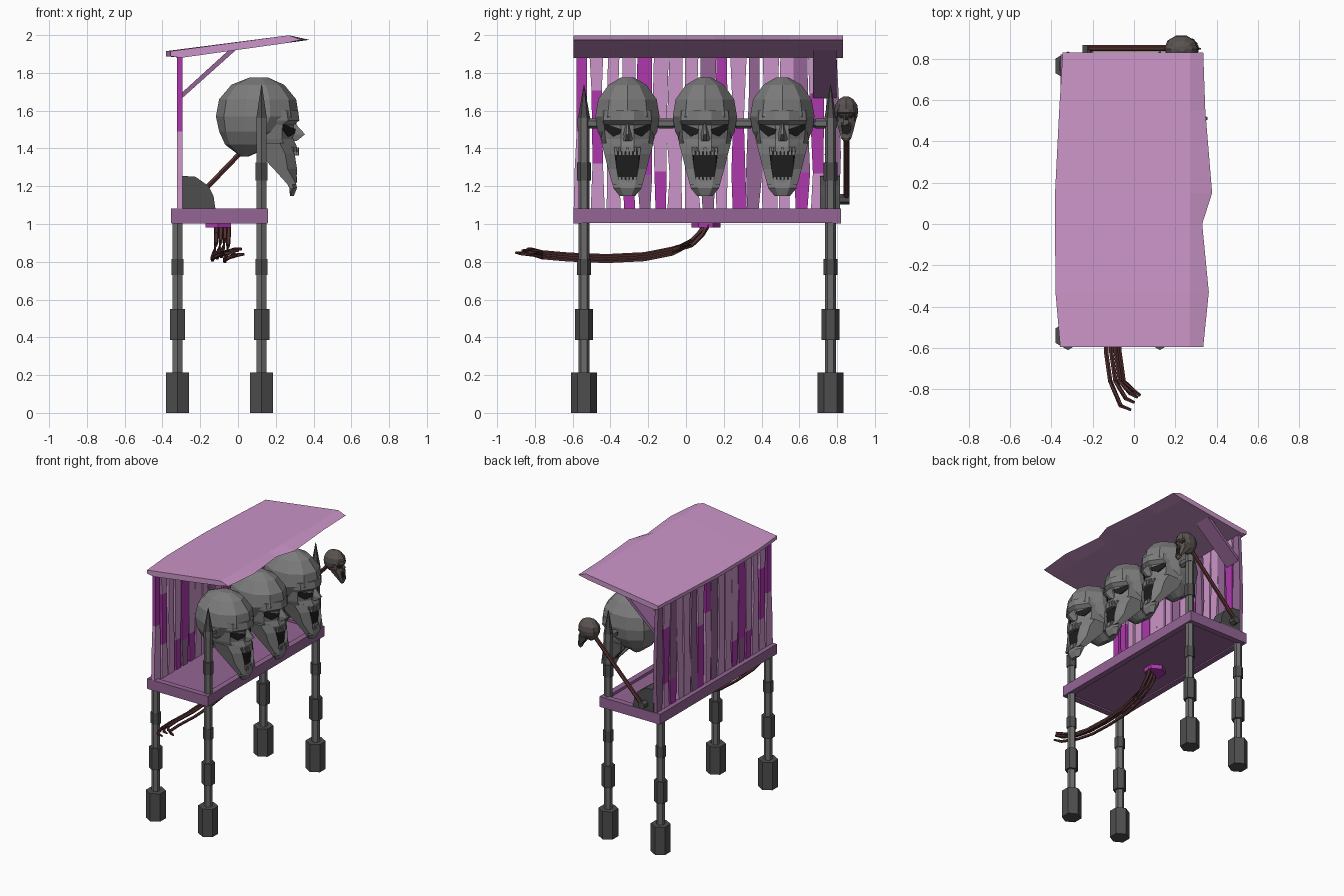
import bpy, bmesh, math, random
from mathutils import Matrix, Vector

if "Cube" in bpy.data.objects:
    bpy.data.objects.remove(bpy.data.objects["Cube"])

random.seed(7)
COLORS = {
    "pink": (0.60, 0.30, 0.58), "mauve": (0.30, 0.13, 0.30), "magenta": (0.42, 0.04, 0.42),
    "bone": (0.20, 0.20, 0.20), "iron": (0.15, 0.15, 0.15), "dark_iron": (0.075, 0.075, 0.075),
    "black": (0.012, 0.012, 0.012), "sinew": (0.09, 0.03, 0.03), "old_bone": (0.10, 0.085, 0.08),
}
MATS = {}
for key, c in COLORS.items():
    MATS[key] = bpy.data.materials.new(key)
    MATS[key].diffuse_color = (*c, 1)


def loft(name, rings, mat, M=Matrix()):
    """Skin a list of equal-length point rings and cap both ends."""
    bm = bmesh.new()
    vs = [[bm.verts.new(M @ Vector(p)) for p in r] for r in rings]
    n = len(vs[0])
    for a, b in zip(vs, vs[1:]):
        for i in range(n):
            j = (i + 1) % n
            bm.faces.new((a[i], a[j], b[j], b[i]))
    bm.faces.new(vs[0])
    bm.faces.new(vs[-1])
    bmesh.ops.recalc_face_normals(bm, faces=bm.faces)
    me = bpy.data.meshes.new(name)
    bm.to_mesh(me)
    bm.free()
    me.materials.append(MATS[mat])
    ob = bpy.data.objects.new(name, me)
    bpy.context.collection.objects.link(ob)
    return ob


def box(name, x, y, z, mat, M=Matrix()):
    loft(name, [[(x[0], y[0], h), (x[1], y[0], h), (x[1], y[1], h), (x[0], y[1], h)] for h in z], mat, M)


def tube(name, pts, radii, mat, n=6):
    """Faceted tube along a path, one radius per point."""
    pts = [Vector(p) for p in pts]
    rings = []
    for i, p in enumerate(pts):
        d = pts[min(i + 1, len(pts) - 1)] - pts[max(i - 1, 0)]
        u = Vector((0, 1, 0)) if abs(d.normalized().y) < 0.9 else Vector((0, 0, 1))
        s = d.cross(u).normalized()
        u = s.cross(d).normalized()
        rings.append([p + radii[i] * (u * math.cos(t * math.tau / n) + s * math.sin(t * math.tau / n))
                      for t in range(n)])
    loft(name, rings, mat)


def column(name, x, y, z0, z1, r0, mat, r1=None):
    tube(name, [(x, y, z0), (x, y, z1)], [r0, r0 if r1 is None else r1], mat)


# Legs, with the front pair carrying on as spiked posts
for xn, x in (("back", -0.32), ("front", 0.125)):
    for yn, y in (("left", -0.54), ("right", 0.765)):
        p = f"{xn}_{yn}_leg"
        column(p + "_foot", x, y, 0, 0.213, 0.07, "dark_iron")
        column(p + "_shaft", x, y, 0.2, 1.54 if x > 0 else 1.02, 0.03, "iron")
        column(p + "_knee", x, y, 0.385, 0.55, 0.047, "dark_iron")
        column(p + "_collar", x, y, 0.73, 0.815, 0.037, "dark_iron")
        if x > 0:
            column(p + "_upper_collar", x, y, 1.23, 1.325, 0.037, "dark_iron")
            column(p + "_cap", x, y, 1.51, 1.56, 0.034, "iron")
            column(p + "_spike", x, y, 1.55, 1.735, 0.034, "dark_iron", 0.002)

# Crossbar holding the skulls
tube("skull_bar", [(0.125, -0.54, 1.532), (0.125, 0.765, 1.532)], [0.02, 0.02], "dark_iron")
for y in (-0.5, -0.105, 0.305, 0.725):
    tube("bar_sleeve", [(0.125, y - 0.04, 1.532), (0.125, y + 0.04, 1.532)], [0.027, 0.027], "iron")

# Platform: rim boards around a sunken floor
box("floor", (-0.34, 0.145), (-0.58, 0.805), (1.015, 1.062), "mauve")
for x0 in (-0.355, 0.115):
    box("long_rim", (x0, x0 + 0.045), (-0.595, 0.82), (1.005, 1.083), "mauve")
for y0 in (-0.595, 0.775):
    box("end_rim", (-0.352, 0.157), (y0, y0 + 0.045), (1.003, 1.081), "mauve")

# Ragged back wall of split planks
N = 17
pitch = 1.41 / N
for i in range(N):
    yc = -0.593 + pitch * (i + 0.5)
    zs = [1.06, random.uniform(1.24, 1.38), random.uniform(1.45, 1.72), 1.895]
    rows = []
    for z in zs:
        w = pitch * random.uniform(0.32, 0.53)
        c = yc + random.uniform(-0.008, 0.008)
        a, b = max(c - w, -0.595), min(c + w, 0.82)
        rows.append([(-0.322, a, z), (-0.295, a, z), (-0.295, b, z), (-0.322, b, z)])
    base = random.choice(("pink", "pink", "mauve"))
    for k in range(3):
        tone = "magenta" if random.random() < 0.14 else base
        loft(f"plank_{i}_{k}", rows[k:k + 2], tone)

# Sloped roof with a wavy front edge
roof = [(-0.595, -0.357, 0.335), (-0.33, -0.38, 0.362), (0.0, -0.382, 0.33), (0.15, -0.382, 0.378),
        (0.55, -0.362, 0.345), (0.83, -0.345, 0.335)]
loft("roof", [[(xb, y, 1.888), (xb, y, 1.915), (0.27, y, 1.999), (xf, y, 1.975),
               (0.25, y, 1.957), (-0.3, y, 1.88)] for y, xb, xf in roof], "pink")
loft("roof_brace", [[(-0.297, y, 1.665), (-0.297, y, 1.695), (-0.055, y, 1.915), (-0.01, y, 1.922)]
                    for y in (0.672, 0.798)], "mauve")


def face_ring(z, xf, xb, hw):
    h = [(xf, 0.035), (xf - 0.06, 0.115 * hw / 0.14), (xb, hw)]
    return [(x, y, z) for x, y in h] + [(x, -y, z) for x, y in reversed(h)]


def skull(p, M, mat):
    """Screaming skull facing +x, modelled around y = 0."""
    cran = [(1.775, 0.06, 0.16, 0.035), (1.737, -0.035, 0.245, 0.10), (1.66, -0.1, 0.308, 0.155),
            (1.57, -0.117, 0.322, 0.17), (1.49, -0.1, 0.26, 0.158), (1.42, -0.068, 0.2, 0.12),
            (1.357, 0.015, 0.055, 0.05)]
    loft(p + "_cranium", [[((a + b) / 2 + (b - a) / 2 * math.cos(t * math.tau / 10),
                            w * math.sin(t * math.tau / 10) / 0.951, z) for t in range(10)]
                          for z, a, b, w in cran], mat, M)
    face = [(1.60, 0.318, 0.15, 0.15), (1.548, 0.325, 0.12, 0.155), (1.525, 0.295, 0.1, 0.15),
            (1.45, 0.292, 0.1, 0.142), (1.415, 0.31, 0.1, 0.13), (1.385, 0.315, 0.11, 0.12)]
    loft(p + "_face", [face_ring(*f) for f in face], mat, M)
    # Nose ridge and nostril
    loft(p + "_nose", [[(0.28, -w, z), (x, -w * 0.3, z), (x, w * 0.3, z), (0.28, w, z)]
                       for z, x, w in ((1.53, 0.305, 0.012), (1.475, 0.355, 0.024), (1.44, 0.312, 0.032))], mat, M)
    for s, side in ((1, "right"), (-1, "left")):
        eye = [(0.032, 1.502), (0.122, 1.532), (0.12, 1.5), (0.075, 1.462), (0.038, 1.478)]
        loft(f"{p}_{side}_eye", [[(0.294 + d - 0.75 * (y - 0.035), s * y, z) for y, z in eye]
                                 for d in (-0.02, 0.008)], "black", M)
        # Jaw branch: (z, back x, front x, inner y, outer y)
        jaw = [(1.43, 0.1, 0.27, 0.08, 0.138), (1.37, 0.115, 0.3, 0.066, 0.122),
               (1.29, 0.19, 0.313, 0.056, 0.102), (1.21, 0.262, 0.308, 0.042, 0.08)]
        loft(f"{p}_{side}_jaw", [[(a, s * i, z), (b, s * i, z), (b - 0.05 * (z > 1.25), s * o, z), (a, s * o, z)]
                                 for z, a, b, i, o in jaw], mat, M)
    # Chin, mouth cavity and teeth
    loft(p + "_chin", [[(a, -w, z), (b - 0.02, -w, z), (b, -w * 0.5, z), (b, w * 0.5, z), (b - 0.02, w, z), (a, w, z)]
                       for z, a, b, w in ((1.235, 0.25, 0.303, 0.085), (1.19, 0.272, 0.312, 0.075),
                                          (1.147, 0.278, 0.295, 0.04))], mat, M)
    loft(p + "_mouth", [[(a, -0.072, z), (b, -0.06, z), (b, 0.06, z), (a, 0.072, z)]
                        for z, a, b in ((1.4, 0.13, 0.285), (1.225, 0.255, 0.287))], "black", M)
    for k in range(-3, 4):
        y = k * 0.02
        x = 0.322 - 0.003 * k * k
        box(f"{p}_upper_tooth", (x - 0.03, x), (y - 0.008, y + 0.008), (1.362, 1.405), mat, M)
        if abs(k) < 3:
            box(f"{p}_lower_tooth", (x - 0.035, x - 0.01), (y - 0.008, y + 0.008), (1.22, 1.252), mat, M)


for i, y in enumerate((-0.31, 0.1, 0.51)):
    skull(f"skull_{i + 1}", Matrix.Translation((0, y, 0)), "bone")

# Lever with a small skull for a knob
S = 0.375
skull("lever_skull", Matrix.Translation((0.235 - 0.12 * S, 0.848, 1.557 - 1.46 * S)) @ Matrix.Scale(S, 4), "old_bone")
tube("lever_rod", [(-0.24, 0.85, 1.115), (0.19, 0.85, 1.56)], [0.015, 0.015], "sinew")
tube("lever_pivot", [(-0.225, 0.79, 1.13), (-0.225, 0.865, 1.13)], [0.028, 0.028], "dark_iron")
arc = [(-0.295, 1.07), (-0.295, 1.255), (-0.225, 1.25), (-0.155, 1.2), (-0.13, 1.15), (-0.118, 1.07)]
loft("lever_housing", [[(x, y, z) for x, z in arc] for y in (0.71, 0.815)], "dark_iron")

# Socket under the floor and its trailing tendons
tube("tendon_socket", [(-0.105, 0.105, 0.982), (-0.105, 0.105, 1.02)], [0.077, 0.077], "magenta")
for i, (dx, dz, end) in enumerate(((-0.035, 0.0, -0.9), (-0.01, 0.012, -0.865), (0.03, -0.008, -0.83), (0.012, 0.02, -0.84))):
    c = -0.1 + dx
    path = [(c + 0.02, 0.1 + dx * 0.6, 1.0), (c + 0.02, 0.085, 0.95), (c + 0.018, 0.03, 0.895), (c + 0.01, -0.07, 0.85),
            (c, -0.22, 0.82), (c, -0.42, 0.81), (c, -0.62, 0.818), (c + 0.02, -0.76, 0.83),
            (c + 0.07, end + 0.02, 0.845), (c + 0.11 - dx * 0.3, end, 0.848)]
    tube(f"tendon_{i + 1}", [(x, y, z + (dz if k else 0)) for k, (x, y, z) in enumerate(path)],
         [0.014, 0.013] + [0.011] * 7 + [0.007], "sinew", 5)

for m in bpy.data.materials:
    if m.users and not m.is_grease_pencil:
        m.use_nodes = True
        m.node_tree.nodes["Principled BSDF"].inputs["Base Color"].default_value = m.diffuse_color
